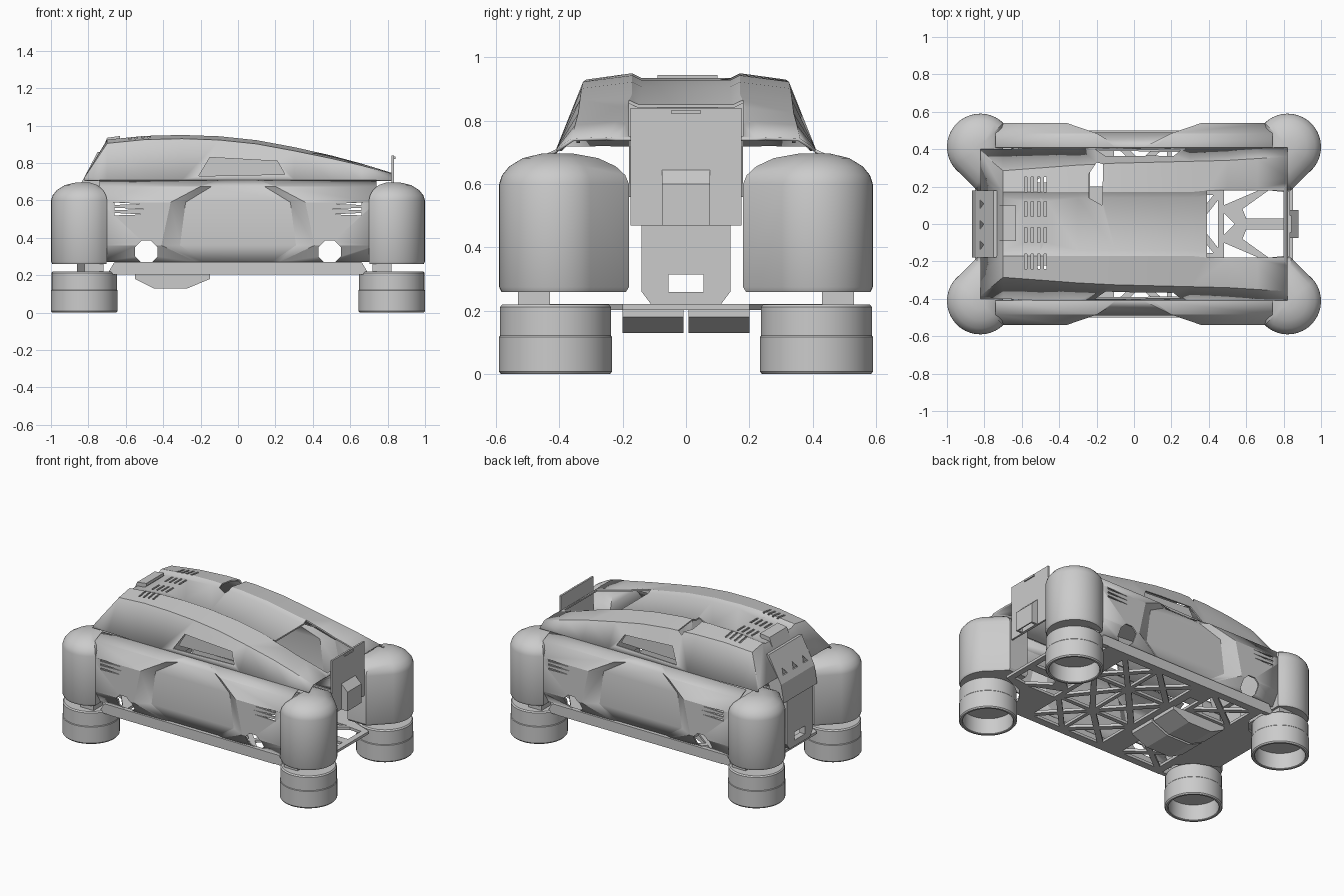
import bpy, bmesh, math
from mathutils import Vector

if "Cube" in bpy.data.objects:
    bpy.data.objects.remove(bpy.data.objects["Cube"])

grey = bpy.data.materials.new("light_grey")
grey.diffuse_color = (0.6, 0.6, 0.6, 1)
grey.use_nodes = True
grey.node_tree.nodes["Principled BSDF"].inputs["Base Color"].default_value = grey.diffuse_color


def make(name, bm, smooth=True):
    bmesh.ops.recalc_face_normals(bm, faces=bm.faces)
    me = bpy.data.meshes.new(name)
    bm.to_mesh(me)
    bm.free()
    ob = bpy.data.objects.new(name, me)
    bpy.context.collection.objects.link(ob)
    me.materials.append(grey)
    if smooth:
        select(ob)
        bpy.ops.object.shade_smooth_by_angle(angle=math.radians(28))
    return ob


def select(ob):
    bpy.ops.object.select_all(action='DESELECT')
    ob.select_set(True)
    bpy.context.view_layer.objects.active = ob


def apply(ob, kind, **props):
    select(ob)
    mod = ob.modifiers.new(kind, kind)
    for k, v in props.items():
        setattr(mod, k, v)
    bpy.ops.object.modifier_apply(modifier=mod.name)


def loft(bm, rings, closed=True, caps=True):
    vs = [[bm.verts.new(p) for p in r] for r in rings]
    n = len(vs[0])
    for a, b in zip(vs, vs[1:]):
        for i in range(n if closed else n - 1):
            j = (i + 1) % n
            bm.faces.new((a[i], a[j], b[j], b[i]))
    if caps:
        bm.faces.new(vs[0])
        bm.faces.new(vs[-1])


def prism(bm, pts, axis, lo, hi):
    """Extrude a 2D outline along an axis."""
    def at(p, d):
        return {'x': (d, *p), 'y': (p[0], d, p[1]), 'z': (*p, d)}[axis]
    loft(bm, [[at(p, d) for p in pts] for d in (lo, hi)])


def rect(a0, a1, b0, b1):
    return [(a0, b0), (a1, b0), (a1, b1), (a0, b1)]


def cut(ob, cutters):
    bm = bmesh.new()
    for args in cutters:
        prism(bm, *args)
    tool = make("cutter", bm, False)
    tool.hide_render = True
    apply(ob, 'BOOLEAN', operation='DIFFERENCE', solver='EXACT', object=tool)
    bpy.data.objects.remove(tool)


# Roof shell: x, crest height, shoulder half-width, base half-width
stations = [(-0.82, 0.725, 0.385, 0.40), (-0.70, 0.925, 0.285, 0.40), (-0.50, 0.945, 0.30, 0.41),
            (-0.30, 0.950, 0.315, 0.41), (-0.10, 0.943, 0.325, 0.41), (0.10, 0.922, 0.33, 0.41),
            (0.30, 0.885, 0.335, 0.41), (0.50, 0.840, 0.34, 0.41), (0.66, 0.797, 0.35, 0.41),
            (0.82, 0.748, 0.36, 0.41)]
rings = []
for x, z, sh, base in stations:
    k = min(1, (z - 0.72) / 0.15)
    half = [(base, 0.71), (sh, z - 0.02 * k), (0.17 + 0.1 * (1 - k), z),
            (0.14 + 0.1 * (1 - k), z - 0.015 * k)]
    rings.append([(x, y, h) for y, h in half] + [(x, -y, h) for y, h in reversed(half)])
bm = bmesh.new()
loft(bm, rings, closed=False, caps=False)
roof = make("roof_shell", bm)
apply(roof, 'SOLIDIFY', thickness=0.01, offset=-1)
window = [(-0.21, 0.73), (-0.15, 0.83), (0.21, 0.81), (0.25, 0.74)]
holes = [(rect(0.39, 0.80, -0.18, 0.18), 'z', 0.6, 1.0),
         ([(-0.24, 0.14), (-0.17, 0.10), (-0.165, 0.32), (-0.20, 0.33), (-0.24, 0.27)], 'z', 0.8, 1.1),
         (window, 'y', 0.28, 0.6), (window, 'y', -0.6, -0.28)]
for i in range(4):      # roof vent slits
    for y in (-0.24, -0.10, 0.04, 0.17):
        holes.append((rect(-0.585 + 0.035 * i, -0.572 + 0.035 * i, y, y + 0.08), 'z', 0.8, 1.1))
cut(roof, holes)

# Recessed window panels
for s, side in ((1, "left"), (-1, "right")):
    bm = bmesh.new()
    prism(bm, window, 'y', s * 0.335, s * 0.345)
    make(side + "_window_panel", bm, False)

# Side panels: outer and inner crease position, end and middle y, z for each row
rows = [(0.10, 0.05, 0.41, 0.41, 0.71), (0.20, 0.14, 0.485, 0.45, 0.675),
        (0.36, 0.28, 0.54, 0.49, 0.59), (0.41, 0.31, 0.54, 0.49, 0.36),
        (0.22, 0.18, 0.485, 0.475, 0.27)]
for s, side in ((1, "left"), (-1, "right")):
    bm = bmesh.new()
    loft(bm, [[(-0.74, s * e, z), (-xo, s * e, z), (-xi, s * m, z), (xi, s * m, z),
               (xo, s * e, z), (0.74, s * e, z)] for xo, xi, e, m, z in rows], False, False)
    panel = make(side + "_side_panel", bm)
    apply(panel, 'SOLIDIFY', thickness=0.01, offset=-1)
    lo, hi = sorted((s * 0.42, s * 0.7))
    holes = []
    for m in (-1, 1):
        holes.append(([(m * 0.49 + 0.065 * math.cos(a * math.pi / 4 + 0.4),
                        0.325 + 0.065 * math.sin(a * math.pi / 4 + 0.4)) for a in range(8)], 'y', lo, hi))
        for i in range(3):      # side vents
            z = 0.52 + 0.028 * i
            holes.append(([(m * 0.50, z + 0.005), (m * 0.66, z), (m * 0.66, z + 0.013)], 'y', lo, hi))
    cut(panel, holes)
    # Sill rail under the panel
    bm = bmesh.new()
    prism(bm, [(-0.70, 0.205), (0.70, 0.205), (0.66, 0.272), (-0.66, 0.272)], 'y', s * 0.47, s * 0.50)
    make(side + "_sill_rail", bm, False)

# Corner pods, wheels and necks
R, CX, CY = 0.178, 0.822, 0.412
for sx, ex in ((1, "front"), (-1, "rear")):
    for sy, ey in ((1, "left"), (-1, "right")):
        name = ex + "_" + ey
        arc = [math.radians(-38 + 10 * i) for i in range(17)]
        foot = [(CX + R * math.cos(a), CY + R * math.sin(a)) for a in arc]
        foot += [(0.70, 0.54), (0.70, 0.18), (0.84, 0.18)]
        bm = bmesh.new()
        loft(bm, [[(sx * (CX + (x - CX) * k), sy * (CY + (y - CY) * k), z) for x, y in foot]
                  for k, z in ((0.96, 0.26), (1, 0.275), (1, 0.60), (0.95, 0.628), (0.82, 0.656),
                               (0.58, 0.682), (0.25, 0.696))])
        make(name + "_pod", bm)
        bm = bmesh.new()
        profile = [(0.0, 0.11), (0.155, 0.11), (0.155, 0.004), (0.16, 0.0), (0.172, 0.0), (R, 0.008),
                   (R, 0.118), (0.175, 0.122), (0.175, 0.212), (0.168, 0.22), (0.0, 0.22)]
        vs = [bm.verts.new((r, 0, z)) for r, z in profile]
        edges = [bm.edges.new(p) for p in zip(vs, vs[1:])]
        bmesh.ops.spin(bm, geom=vs + edges, cent=(0, 0, 0), axis=(0, 0, 1), angle=math.tau, steps=40)
        bmesh.ops.remove_doubles(bm, verts=bm.verts, dist=1e-5)
        bmesh.ops.translate(bm, verts=bm.verts, vec=(sx * CX, sy * CY, 0))
        make(name + "_wheel", bm)
        bm = bmesh.new()
        prism(bm, [(sx * x, sy * y) for x, y in rect(0.72, 0.82, 0.43, 0.53)], 'z', 0.215, 0.265)
        make(name + "_neck", bm, False)

# Floor plate with truss cut-outs
q = [(0.85, 0.20), (0.70, 0.26), (0.62, 0.36), (0.62, 0.50)]
outline = q + [(-x, y) for x, y in reversed(q)] + [(-x, -y) for x, y in q] + [(x, -y) for x, y in reversed(q)]
bm = bmesh.new()
prism(bm, outline, 'z', 0.203, 0.221)
floor = make("floor_plate", bm, False)
holes = []


def braced_cell(x0, x1, y0, y1):
    """Four triangular holes leaving an X brace."""
    c = rect(x0, x1, y0, y1)
    mid = Vector(((x0 + x1) / 2, (y0 + y1) / 2))
    for i in range(4):
        tri = [Vector(c[i]), Vector(c[(i + 1) % 4]), mid]
        g = sum(tri, Vector((0, 0))) / 3
        holes.append(([tuple(g + (p - g) * 0.74) for p in tri], 'z', 0.1, 0.3))


for x0, x1 in ((-0.12, 0.19), (0.19, 0.46)):
    for y0, y1 in ((-0.46, -0.17), (-0.17, 0.17), (0.17, 0.46)):
        braced_cell(x0, x1, y0, y1)
for y0, y1 in ((-0.46, -0.21), (0.21, 0.46)):
    braced_cell(-0.58, -0.25, y0, y1)
for s in (1, -1):       # nose and tail openings
    holes.append(([(0.48, s * 0.19), (0.69, s * 0.19), (0.48, s * 0.10)], 'z', 0.1, 0.3))
    holes.append(([(0.72, s * 0.18), (0.81, s * 0.17), (0.81, s * 0.03), (0.60, s * 0.03),
                   (0.58, s * 0.08)], 'z', 0.1, 0.3))
holes.append(([(0.48, 0.06), (0.54, 0.0), (0.48, -0.06)], 'z', 0.1, 0.3))
holes.append((rect(-0.235, -0.165, 0.10, 0.34), 'z', 0.1, 0.3))
cut(floor, holes)

# Battery tray below the floor, split in two
for s, side in ((1, "left"), (-1, "right")):
    bm = bmesh.new()
    prism(bm, [(-0.55, 0.203), (-0.55, 0.18), (-0.45, 0.13), (-0.27, 0.13), (-0.15, 0.18), (-0.15, 0.203)],
          'y', s * 0.008, s * 0.20)
    make(side + "_battery_tray", bm, False)

# Front board, its bracket and top latch
bm = bmesh.new()
prism(bm, rect(-0.175, 0.175, 0.47, 0.84), 'x', 0.822, 0.834)
make("front_board", bm, False)
bm = bmesh.new()
prism(bm, [(0.834, 0.47), (0.88, 0.47), (0.88, 0.60), (0.834, 0.645)], 'y', -0.075, 0.075)
bracket = make("front_bracket", bm, False)
cut(bracket, [(rect(-0.06, 0.06, 0.40, 0.585), 'x', 0.84, 0.872)])
bm = bmesh.new()
prism(bm, rect(-0.045, 0.045, 0.822, 0.834), 'x', 0.834, 0.842)
make("front_latch", bm, False)

# Rear console head, column and shelf
bm = bmesh.new()
prism(bm, [(-0.865, 0.56), (-0.845, 0.68), (-0.75, 0.86), (-0.725, 0.86), (-0.725, 0.72), (-0.79, 0.56)],
      'y', -0.18, 0.18)
head = make("rear_console_head", bm, False)
cut(head, [([(y, 0.72), (y + 0.05, 0.72), (y + 0.03, 0.76)], 'x', -0.9, -0.79) for y in (-0.14, -0.03, 0.08)])
bm = bmesh.new()
prism(bm, [(-0.11, 0.22), (0.11, 0.22), (0.14, 0.26), (0.14, 0.57), (-0.14, 0.57), (-0.14, 0.26)],
      'x', -0.86, -0.82)
column = make("rear_column", bm, False)
cut(column, [(rect(-0.055, 0.055, 0.26, 0.315), 'x', -1, -0.7)])
bm = bmesh.new()
prism(bm, [(-0.73, 0.82), (-0.71, 0.85), (-0.63, 0.925), (-0.63, 0.945), (-0.70, 0.935), (-0.73, 0.86)],
      'y', -0.09, 0.10)
make("rear_shelf", bm, False)
